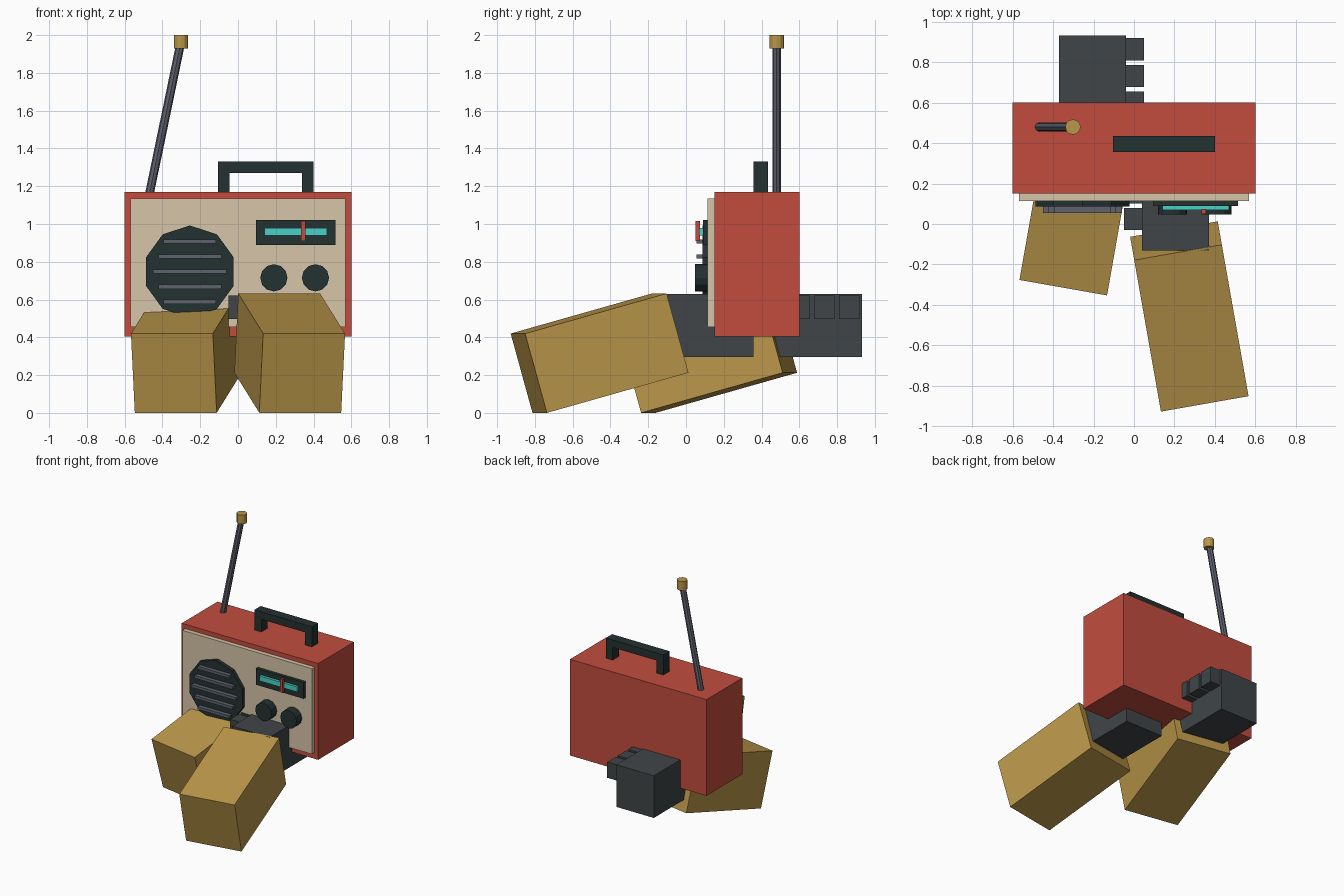
import bpy
from math import radians, pi
from mathutils import Vector, Euler

cube = bpy.data.objects.get("Cube")
if cube:
    bpy.data.objects.remove(cube, do_unlink=True)


def material(name, *srgb):
    linear = [((c + 0.055) / 1.055) ** 2.4 for c in srgb]
    m = bpy.data.materials.new(name)
    m.use_nodes = True
    m.diffuse_color = (*linear, 1)
    bsdf = next(n for n in m.node_tree.nodes if n.type == 'BSDF_PRINCIPLED')
    bsdf.inputs["Base Color"].default_value = (*linear, 1)
    return m


RED = material("case red", 0.76, 0.30, 0.24)
BEIGE = material("panel beige", 0.84, 0.77, 0.66)
DARK = material("trim dark green", 0.14, 0.19, 0.19)
GREY = material("hand grey", 0.25, 0.27, 0.28)
STEEL = material("steel grey", 0.37, 0.38, 0.43)
GOLD = material("arm gold", 0.73, 0.59, 0.29)
CYAN = material("dial cyan", 0.29, 0.82, 0.78)


def finish(name, mat):
    ob = bpy.context.object
    ob.name = name
    ob.data.materials.append(mat)
    return ob


def box(name, mat, x, y, z):
    """Axis-aligned box from (min, max) spans."""
    spans = (x, y, z)
    bpy.ops.mesh.primitive_cube_add(size=1, location=[(a + b) / 2 for a, b in spans])
    ob = finish(name, mat)
    ob.scale = [abs(b - a) for a, b in spans]
    return ob


def rod(name, mat, start, end, radius, sides):
    """Cylinder between two points."""
    a, b = Vector(start), Vector(end)
    bpy.ops.mesh.primitive_cylinder_add(vertices=sides, radius=radius,
                                        depth=(b - a).length, location=(a + b) / 2)
    ob = finish(name, mat)
    ob.rotation_euler = (b - a).to_track_quat('Z', 'Y').to_euler()
    return ob


def disc(name, mat, x, z, front, back, radius, sides):
    """Cylinder facing the front, with one corner pointing up."""
    bpy.ops.mesh.primitive_cylinder_add(vertices=sides, radius=radius, depth=back - front,
                                        location=(x, (front + back) / 2, z),
                                        rotation=(pi / 2, 0, 0))
    return finish(name, mat)


# Radio case and front panel
box("case", RED, (-0.6, 0.6), (0.15, 0.6), (0.405, 1.17))
box("front_panel", BEIGE, (-0.57, 0.57), (0.115, 0.155), (0.455, 1.135))

# Carrying handle
HANDLE_Y = (0.357, 0.435)
box("handle_bar", DARK, (-0.105, 0.4), HANDLE_Y, (1.27, 1.33))
for name, x in (("handle_post_right", -0.105), ("handle_post_left", 0.34)):
    box(name, DARK, (x, x + 0.06), HANDLE_Y, (1.16, 1.27))

# Speaker with grille bars
disc("speaker", DARK, -0.255, 0.748, 0.087, 0.12, 0.244, 10)
for i in range(-2, 3):
    half = 0.195 - 0.028 * abs(i)
    z = 0.748 + 0.08 * i
    box("grille_bar", STEEL, (-0.255 - half, -0.255 + half), (0.055, 0.087), (z - 0.011, z + 0.011))

# Tuning dial and knobs
box("dial_frame", DARK, (0.095, 0.515), (0.09, 0.12), (0.89, 1.02))
box("dial_window", CYAN, (0.14, 0.47), (0.07, 0.092), (0.94, 0.98))
box("dial_needle", RED, (0.333, 0.357), (0.05, 0.075), (0.91, 1.015))
for x in (0.19, 0.41):
    disc("knob", DARK, x, 0.715, 0.048, 0.12, 0.072, 12)

# Antenna
rod("antenna_rod", STEEL, (-0.475, 0.48, 1.13), (-0.303, 0.48, 1.96), 0.023, 8)
rod("antenna_tip", GOLD, (-0.302, 0.48, 1.928), (-0.302, 0.48, 2.0), 0.038, 12)


# Arms, hands and fingers, mirrored and staggered in depth
def arm(label, side, dy):
    size = Vector((0.44, 0.79, 0.436))
    turn = Euler((radians(15.6), 0, radians(10 * side)))
    front_top = Vector((0.35 * side, -0.89 + dy, 0.42))
    offset = Vector((0, size.y / 2, -size.z / 2))
    offset.rotate(turn)
    bpy.ops.mesh.primitive_cube_add(size=1, location=front_top + offset, rotation=turn)
    finish(label + "_forearm", GOLD).scale = size
    box(label + "_hand", GREY, (0.04 * side, 0.37 * side), (-0.13 + dy, 0.358 + dy), (0.295, 0.63))
    for i in range(3):
        y = -0.03 + 0.132 * i + dy
        box(label + "_finger", GREY, (-0.05 * side, 0.05 * side), (y, y + 0.11), (0.497, 0.622))


arm("left", 1, 0)
arm("right", -1, 0.575)
